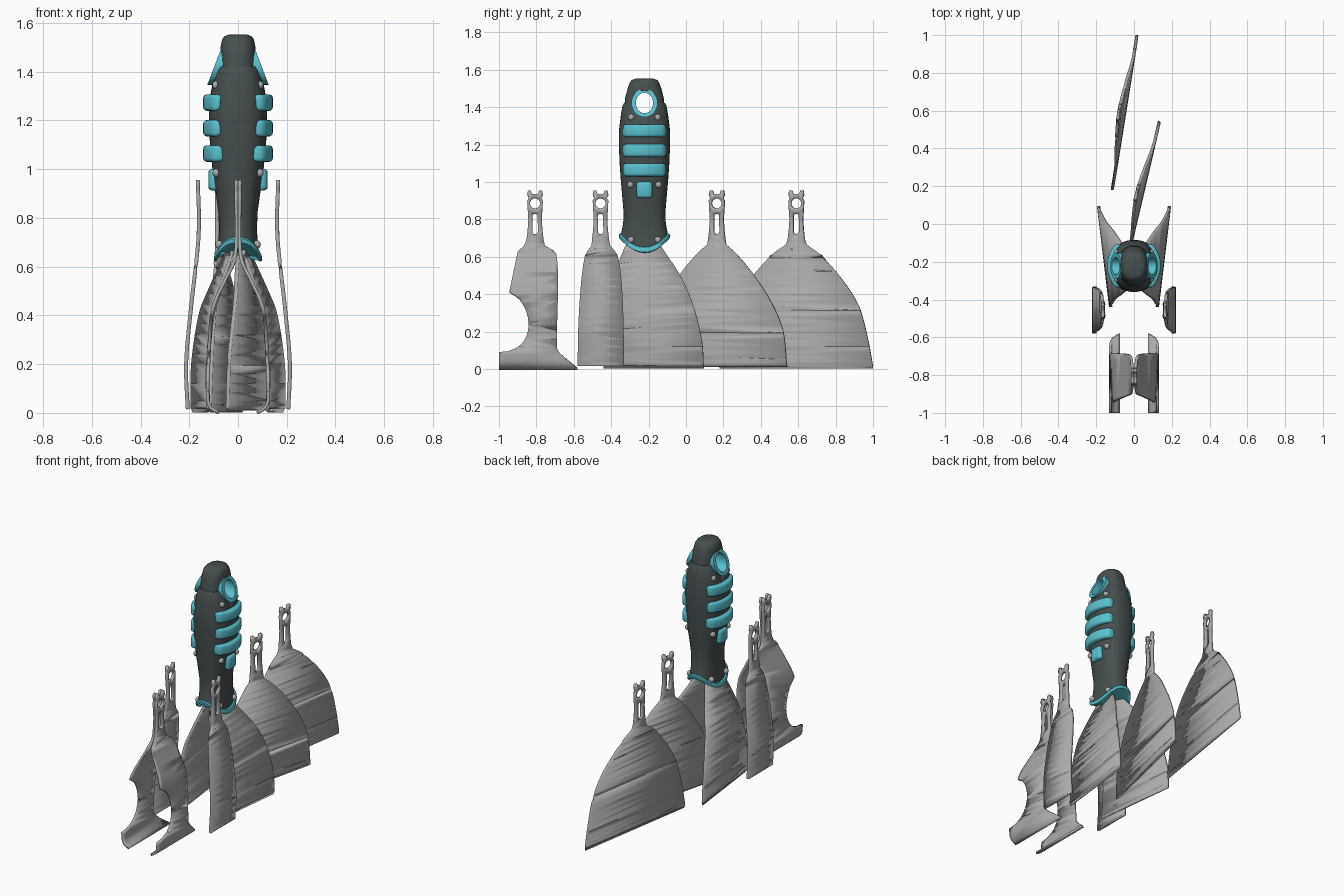
import bpy, bmesh, math
from mathutils import Vector

if "Cube" in bpy.data.objects:
    bpy.data.objects.remove(bpy.data.objects["Cube"])

HY = -0.222  # handle centre in y


def material(name, rgb):
    m = bpy.data.materials.new(name)
    m.diffuse_color = (*rgb, 1)
    m.use_nodes = True
    m.node_tree.nodes["Principled BSDF"].inputs["Base Color"].default_value = m.diffuse_color
    return m


STEEL = material("steel grey", (0.40, 0.40, 0.40))
DARK = material("charcoal rubber", (0.062, 0.078, 0.078))
TEAL = material("teal rubber", (0.10, 0.53, 0.62))


def finish(name, bm, mat, angle=35):
    bmesh.ops.recalc_face_normals(bm, faces=bm.faces)
    me = bpy.data.meshes.new(name)
    bm.to_mesh(me)
    bm.free()
    me.materials.append(mat)
    ob = bpy.data.objects.new(name, me)
    bpy.context.collection.objects.link(ob)
    bpy.ops.object.select_all(action='DESELECT')
    bpy.context.view_layer.objects.active = ob
    ob.select_set(True)
    bpy.ops.object.shade_smooth_by_angle(angle=math.radians(angle))
    return ob


def spline(pts, n=5):
    """Smooth curve through a few 2D points."""
    p = [Vector(q) for q in pts]
    p = [2 * p[0] - p[1]] + p + [2 * p[-1] - p[-2]]
    out = []
    for i in range(1, len(p) - 2):
        a, b, c, d = p[i - 1:i + 3]
        for k in range(n):
            t = k / n
            out.append(0.5 * (2 * b + (c - a) * t + (2 * a - 5 * b + 4 * c - d) * t * t
                              + (3 * b - a - 3 * c + d) * t ** 3))
    return [(v.x, v.y) for v in out] + [tuple(pts[-1])]


def lookup(curve, z):
    """Sideways offset at height z from (z, x) points, falling in z."""
    if z >= curve[0][0]:
        return curve[0][1]
    for (z1, x1), (z2, x2) in zip(curve, curve[1:]):
        if z >= z2:
            return x1 + (x2 - x1) * (z1 - z) / max(z1 - z2, 1e-6)
    return curve[-1][1]


# half outline of the forked tang, from shoulder to tip
TANG = [(0.046, 0.69), (0.04, 0.74), (0.036, 0.80), (0.040, 0.86), (0.042, 0.90), (0.034, 0.912),
        (0.042, 0.93), (0.038, 0.955), (0.022, 0.955), (0.016, 0.935)]


def blade(name, yc, left, right, bend, slope=0.0, side=1, x0=0.0, thick=0.016, tang=True):
    """Flat sheet in yz, cut from an outline with holes, then bent along z."""
    loop = list(right)
    if tang:
        loop += [(yc + y, z) for y, z in TANG] + [(yc - y, z) for y, z in reversed(TANG)]
    loop += list(reversed(left))
    loops = [loop]
    if tang:
        ring = [2 * math.pi * k / 16 for k in range(16)]
        loops.append([(yc + 0.027 * math.cos(a), 0.885 + 0.027 * math.sin(a)) for a in ring])
        loops.append([(yc + 0.015 * math.cos(a), (0.815 if math.sin(a) > 0 else 0.735)
                       + 0.015 * math.sin(a)) for a in ring])
    bm = bmesh.new()
    for lp in loops:
        vs = [bm.verts.new((0, y, z)) for y, z in lp]
        for a, b in zip(vs, vs[1:] + vs[:1]):
            bm.edges.new((a, b))
    bmesh.ops.triangle_fill(bm, edges=bm.edges[:], use_beauty=True, normal=(1, 0, 0))
    for z in [0.01, 0.02, 0.035, 0.05, 0.08] + [0.12 + 0.04 * k for k in range(16)]:
        bmesh.ops.bisect_plane(bm, geom=bm.verts[:] + bm.edges[:] + bm.faces[:],
                               plane_co=(0, 0, z), plane_no=(0, 0, 1))
    curve = spline(bend, 6)
    for v in bm.verts:
        v.co.x = side * (x0 + lookup(curve, v.co.z) + slope * (v.co.y - yc))
    ob = finish(name, bm, STEEL)
    mod = ob.modifiers.new("thickness", 'SOLIDIFY')
    mod.thickness = thick
    mod.offset = 0
    return ob


# wide blades standing behind the handle
offset_bend = [(0.95, -0.03), (0.70, -0.03), (0.58, -0.018), (0.4, 0.0), (0.01, 0.0)]
for name, yc, x0, slope, half in (
        ("medium_blade", 0.165, 0.045, 0.235,
         [(0.375, 0.01), (0.355, 0.2), (0.295, 0.35), (0.2, 0.5), (0.11, 0.61), (0.05, 0.665)]),
        ("wide_blade", 0.59, -0.05, 0.16,
         [(0.41, 0.01), (0.385, 0.15), (0.34, 0.32), (0.26, 0.46), (0.14, 0.6), (0.055, 0.665)])):
    h = spline(half)
    blade(name, yc, [(yc - y, z) for y, z in h], [(yc + y, z) for y, z in h],
          offset_bend, slope, 1, x0)

for side, label in ((1, "right"), (-1, "left")):
    # blades fixed in the handle
    blade("handle_blade_" + label, -0.17,
          spline([(-0.44, 0.01), (-0.43, 0.2), (-0.41, 0.35), (-0.37, 0.53), (-0.33, 0.64), (-0.30, 0.68)]),
          spline([(0.095, 0.01), (0.085, 0.15), (0.045, 0.32), (-0.02, 0.48), (-0.11, 0.62), (-0.15, 0.68)]),
          [(0.68, 0.035), (0.62, 0.055), (0.5, 0.10), (0.4, 0.132), (0.2, 0.155), (0.01, 0.155)],
          0.12, side, tang=False)
    # narrow blades beside the handle
    blade("narrow_blade_" + label, -0.457,
          spline([(-0.58, 0.015), (-0.575, 0.25), (-0.56, 0.47), (-0.54, 0.6), (-0.505, 0.66)]),
          spline([(-0.332, 0.015), (-0.334, 0.25), (-0.345, 0.47), (-0.365, 0.6), (-0.405, 0.66)]),
          [(0.95, 0.165), (0.78, 0.160), (0.65, 0.168), (0.42, 0.194), (0.2, 0.213), (0.01, 0.206)],
          0.0, side)
    # notched blades with an inward lip
    blade("notched_blade_" + label, -0.807,
          [(-1.0, 0.0), (-1.0, 0.09)]
          + spline([(-0.95, 0.095), (-0.895, 0.12), (-0.855, 0.17), (-0.842, 0.24), (-0.855, 0.31),
                    (-0.89, 0.37), (-0.945, 0.41)], 3)
          + [(-0.90, 0.625), (-0.865, 0.66)],
          [(-0.58, 0.0), (-0.675, 0.085)]
          + spline([(-0.69, 0.11), (-0.69, 0.2), (-0.684, 0.45), (-0.69, 0.59), (-0.71, 0.63), (-0.755, 0.66)], 3),
          [(0.95, 0.008), (0.66, 0.009), (0.55, 0.05), (0.42, 0.105), (0.2, 0.121), (0.08, 0.125),
           (0.035, 0.120), (0.015, 0.105), (0.003, 0.078)],
          0.0, side, thick=0.014)


def loft(name, rows, mat, n=40, power=2.4):
    """Rounded sections (z, half x, half y, saddle lift) joined into a body."""
    bm = bmesh.new()
    rings = []
    for z, hx, hy, lift in rows:
        ring = []
        for k in range(n):
            a = 2 * math.pi * k / n
            c, s = math.cos(a), math.sin(a)
            px = math.copysign(abs(c) ** (2 / power), c)
            py = math.copysign(abs(s) ** (2 / power), s)
            ring.append(bm.verts.new((hx * px, HY + hy * py, z + lift * py * py)))
        rings.append(ring)
    for r, q in zip(rings, rings[1:]):
        for k in range(n):
            bm.faces.new((r[k], r[(k + 1) % n], q[(k + 1) % n], q[k]))
    bm.faces.new(rings[0])
    bm.faces.new(rings[-1])
    return finish(name, bm, mat)


def tube(name, outer, inner, half, mat, shear=0.0, n=32):
    """Oval tube along x around the hanging hole; inner=None gives a solid."""
    bm = bmesh.new()
    rings = []
    ends = [(outer, -1), (outer, 1)] + ([(inner, 1), (inner, -1)] if inner else [])
    for (ry, rz), s in ends:
        ring = []
        for k in range(n):
            a = 2 * math.pi * k / n
            dz = rz * math.sin(a)
            ring.append(bm.verts.new((s * (half - shear * dz), HY + ry * math.cos(a), 1.422 + dz)))
        rings.append(ring)
    pairs = list(zip(rings, rings[1:]))
    if inner:
        pairs.append((rings[-1], rings[0]))
    else:
        bm.faces.new(rings[0])
        bm.faces.new(rings[1])
    for r, q in pairs:
        for k in range(n):
            bm.faces.new((r[k], r[(k + 1) % n], q[(k + 1) % n], q[k]))
    return finish(name, bm, mat)


# handle grip and end cap, both bored for hanging
grip = loft("handle_grip", [
    (0.640, 0.088, 0.128, 0.07), (0.68, 0.082, 0.122, 0.055), (0.75, 0.078, 0.114, 0.03),
    (0.82, 0.080, 0.111, 0.01), (0.90, 0.091, 0.117, 0), (1.00, 0.105, 0.126, 0), (1.10, 0.115, 0.133, 0),
    (1.20, 0.120, 0.137, 0), (1.28, 0.118, 0.136, 0), (1.36, 0.103, 0.126, 0), (1.41, 0.090, 0.117, 0),
    (1.422, 0.082, 0.108, 0)], DARK)
cap = loft("handle_cap", [
    (1.40, 0.076, 0.108, 0), (1.45, 0.075, 0.103, 0), (1.50, 0.072, 0.090, 0), (1.53, 0.066, 0.079, 0),
    (1.545, 0.056, 0.068, 0), (1.552, 0.038, 0.048, 0)], DARK)
cutter = tube("hole_cutter", (0.055, 0.064), None, 0.3, DARK)
cutter.hide_render = True
for ob in (grip, cap):
    bpy.context.view_layer.objects.active = ob
    mod = ob.modifiers.new("hole", 'BOOLEAN')
    mod.operation = 'DIFFERENCE'
    mod.object = cutter
    bpy.ops.object.modifier_apply(modifier=mod.name)
bpy.data.objects.remove(cutter)
tube("hanging_ring", (0.070, 0.076), (0.046, 0.055), 0.097, TEAL, 0.38)

# saddle-shaped collar at the base
loft("base_collar", [
    (0.620, 0.088, 0.126, 0.075), (0.624, 0.098, 0.135, 0.075), (0.640, 0.099, 0.138, 0.075),
    (0.650, 0.094, 0.134, 0.072), (0.654, 0.084, 0.124, 0.07)], TEAL)


def pad(name, side, z, hz, hy, x_in, x_out, curve):
    """Rounded grip pad wrapped around the handle side."""
    bm = bmesh.new()
    bmesh.ops.create_cube(bm, size=1)
    for v in bm.verts:
        v.co = ((x_in + x_out) / 2 + v.co.x * (x_out - x_in), v.co.y * 2 * hy, z + v.co.z * 2 * hz)
    bmesh.ops.bevel(bm, geom=bm.edges[:], offset=0.016, segments=3, profile=0.5, affect='EDGES')
    for k in range(-4, 5):
        bmesh.ops.bisect_plane(bm, geom=bm.verts[:] + bm.edges[:] + bm.faces[:],
                               plane_co=(0, k * hy * 0.2, 0), plane_no=(0, 1, 0))
    for v in bm.verts:
        v.co.x = side * (v.co.x - curve * v.co.y ** 2)
        v.co.y += HY
    finish(name, bm, TEAL, 50)


for side, label in ((1, "right"), (-1, "left")):
    for i, z in enumerate((1.273, 1.168, 1.064)):
        pad(f"grip_pad_{label}_{i + 1}", side, z, 0.034, 0.115, 0.095, 0.143, 3.2)
    pad("thumb_pad_" + label, side, 0.957, 0.044, 0.042, 0.08, 0.122, 3.0)
    # screws
    for z, x, dy in ((1.345, 0.088, 0.07), (0.985, 0.088, 0.075), (0.69, 0.076, 0.072)):
        for s in (-1, 1):
            bm = bmesh.new()
            bmesh.ops.create_uvsphere(bm, u_segments=14, v_segments=8, radius=0.018)
            bmesh.ops.translate(bm, verts=bm.verts, vec=(side * x, HY + s * dy, z))
            finish("screw_" + label, bm, STEEL, 60)
